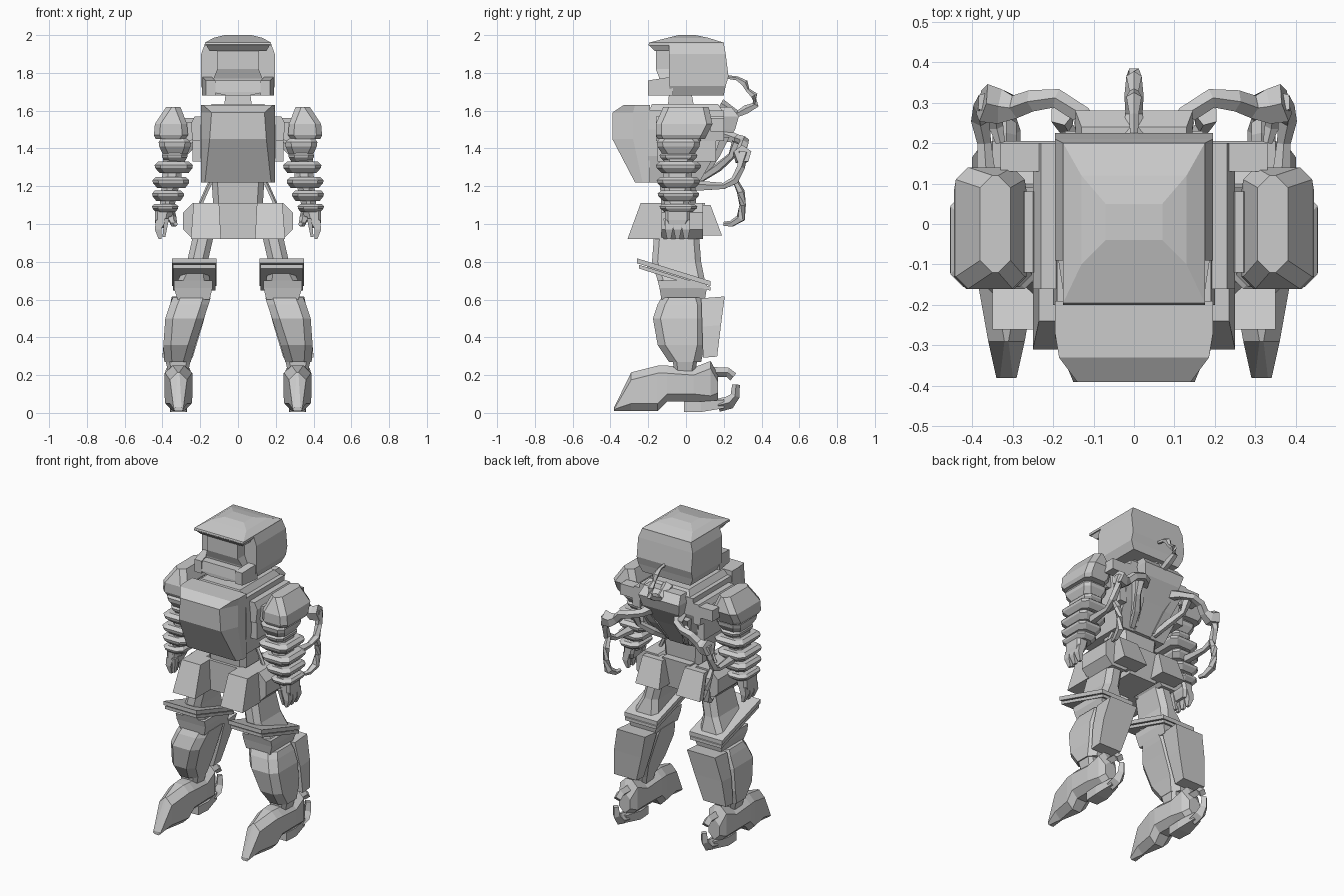
import bpy, bmesh, math
from mathutils import Vector


def loft(name, rings, mirror=False):
    """Skin a list of equal-length point rings, cap both ends, keep faces flat."""
    bm = bmesh.new()
    vs = [[bm.verts.new(p) for p in r] for r in rings]
    n = len(rings[0])
    for a, b in zip(vs, vs[1:]):
        for i in range(n):
            j = (i + 1) % n
            bm.faces.new((a[i], a[j], b[j], b[i]))
    bm.faces.new(vs[0])
    bm.faces.new(vs[-1])
    bmesh.ops.recalc_face_normals(bm, faces=bm.faces)
    me = bpy.data.meshes.new(name)
    bm.to_mesh(me)
    bm.free()
    ob = bpy.data.objects.new(name, me)
    bpy.context.collection.objects.link(ob)
    if mirror:
        m = ob.modifiers.new("mirror", 'MIRROR')
        m.use_mirror_merge = False
    return ob


def rect(a0, a1, b0, b1, c):
    """Rectangle, or octagon when the chamfer c is above zero."""
    if c <= 0:
        return [(a0, b0), (a1, b0), (a1, b1), (a0, b1)]
    c = min(c, (a1 - a0) * .45, (b1 - b0) * .45)
    return [(a0 + c, b0), (a1 - c, b0), (a1, b0 + c), (a1, b1 - c),
            (a1 - c, b1), (a0 + c, b1), (a0, b1 - c), (a0, b0 + c)]


def stack(name, rows, c=0, mirror=False, slope=0):
    """Rows (z, x0, x1, y0, y1) stacked upward; slope tilts them along y."""
    return loft(name, [[(x, y, z + slope * y) for x, y in rect(*r, c)] for z, *r in rows], mirror)


def run(name, rows, c=0, mirror=False):
    """Rows (y, x0, x1, z0, z1) running front to back."""
    return loft(name, [[(x, y, z) for x, z in rect(*r, c)] for y, *r in rows], mirror)


def box(name, x0, x1, y0, y1, z0, z1, mirror=False):
    return stack(name, [(z0, x0, x1, y0, y1), (z1, x0, x1, y0, y1)], 0, mirror)


def tube(name, pts, mirror=False, n=5):
    """Faceted hose through (x, y, z, radius) points."""
    P = [Vector(p[:3]) for p in pts]
    rings = []
    for i, p in enumerate(pts):
        d = P[min(i + 1, len(P) - 1)] - P[max(i - 1, 0)]
        q = d.to_track_quat('Z', 'X')
        rings.append([P[i] + q @ Vector((p[3] * math.cos(k * math.tau / n), p[3] * math.sin(k * math.tau / n), 0))
                      for k in range(n)])
    return loft(name, rings, mirror)


# Helmet: square shell, overhanging cap, recessed face, jaw and cheek posts
stack("helmet_shell", [(1.68, -.17, .17, -.08, .2), (1.73, -.195, .195, -.09, .21), (1.78, -.195, .195, -.09, .225),
                       (1.9, -.195, .195, -.09, .21), (1.955, -.175, .175, -.09, .2)])
stack("helmet_cap", [(1.945, -.175, .175, -.2, .2), (1.96, -.175, .175, -.195, .2),
                     (1.985, -.13, .13, -.1, .12), (2.0, -.07, .07, -.04, .05)])
stack("face", [(1.7, -.13, .13, -.13, 0), (1.77, -.13, .13, -.14, 0),
               (1.82, -.11, .11, -.16, 0), (1.95, -.11, .11, -.16, 0)])
stack("brow", [(1.915, -.15, .15, -.165, -.08), (1.95, -.17, .17, -.2, -.08)])
stack("jaw", [(1.68, -.06, .06, -.2, 0), (1.7, -.15, .15, -.2, 0), (1.76, -.15, .15, -.19, 0)])
run("cheek_post", [(-.2, .12, .17, 1.68, 1.76), (-.07, .14, .19, 1.68, 1.78)], 0, True)
stack("neck", [(1.58, -.08, .08, -.1, .05), (1.69, -.065, .065, -.09, .03)])


# Chest plate with a bevelled front
def chest_ring(z, hw, fw, ym, yf):
    return [(-hw, -.19, z), (hw, -.19, z), (hw, ym, z), (fw, yf, z), (-fw, yf, z), (-hw, ym, z)]


loft("chest_plate", [chest_ring(1.22, .195, .175, -.23, -.27), chest_ring(1.45, .195, .15, -.28, -.39),
                     chest_ring(1.59, .195, .14, -.28, -.39), chest_ring(1.63, .195, .185, -.27, -.33)])

# Torso, collar and flanks
stack("torso", [(1.22, -.17, .17, -.2, .07), (1.36, -.2, .2, -.2, .15),
                (1.5, -.2, .2, -.2, .2), (1.6, -.19, .19, -.2, .2)])
stack("collar", [(1.59, -.17, .17, -.2, .2), (1.635, -.14, .14, -.18, .17)])
stack("back_pack", [(1.22, -.06, .06, .03, .08), (1.38, -.1, .1, .08, .18),
                    (1.5, -.13, .13, .12, .26), (1.57, -.145, .145, .12, .28), (1.62, -.13, .13, .12, .24)])
box("flank", .19, .24, -.15, .16, 1.33, 1.44, True)
stack("flank_upper", [(1.44, .19, .24, -.16, .2), (1.53, .19, .25, -.16, .2), (1.57, .19, .23, -.16, .2)], 0, True)
box("back_bar", -.33, .33, .13, .2, 1.49, 1.56)
stack("back_blade", [(1.24, .06, .1, .04, .1), (1.36, .08, .14, .1, .18), (1.46, .12, .17, .15, .23)], 0, True)

# Waist, braces and pelvis
stack("waist", [(1.08, -.13, .13, -.13, .05), (1.24, -.14, .14, -.14, .06)], .03)
tube("waist_brace", [(.14, -.02, 1.23, .012), (.16, -.02, 1.19, .012), (.2, -.02, 1.1, .012)], True)
stack("pelvis", [(.92, -.1, .1, -.15, .08), (1.11, -.1, .1, -.15, .1)])
run("hip", [(-.13, .09, .29, .92, 1.11), (.09, .09, .29, .92, 1.11)], .05, True)
stack("front_pouch", [(.92, .09, .25, -.31, -.12), (1.11, .1, .235, -.24, -.12)], 0, True)
stack("rear_pouch", [(.94, .06, .23, .05, .19), (1.1, .08, .22, .05, .13)], 0, True)

# Shoulder joint and tapered pauldron
run("shoulder_joint", [(-.12, .22, .3, 1.44, 1.54), (.08, .22, .3, 1.44, 1.54)], .03, True)
stack("pauldron", [(1.45, .28, .435, -.15, .1), (1.47, .265, .445, -.16, .11),
                   (1.53, .27, .44, -.16, .14), (1.62, .305, .38, -.12, .12)], .03, True)

# Arm: tapered ribs on a core, leaning outward toward the hand
stack("arm_core", [(1.04, .35, .42, -.11, .01), (1.25, .3, .4, -.12, .03), (1.48, .28, .39, -.11, .05)], .03, True)
for i, (z, cx, hx, hy, h) in enumerate([(1.415, .335, .085, .115, .045), (1.355, .335, .068, .1, .025),
                                        (1.3, .34, .102, .12, .03), (1.22, .355, .098, .115, .03),
                                        (1.15, .37, .085, .11, .028), (1.085, .385, .07, .1, .022)]):
    stack(f"arm_rib_{i}", [(z + k * h, cx - hx * s + .1 * k * h, cx + hx * s, -.04 - hy * s, -.04 + hy * s)
                           for k, s in ((-1, .74), (-.1, .97), (.4, 1), (1, .82))], .03, True)
stack("hand", [(.98, .385, .435, -.1, 0), (1.02, .37, .44, -.11, .02), (1.07, .36, .44, -.11, .02)], .015, True)
for i, y in enumerate((-.09, -.045, 0)):
    stack(f"finger_{i}", [(.92, .405, .42, y - .01, y + .01), (.97, .405, .44, y - .02, y + .02),
                          (1.02, .39, .435, y - .02, y + .02)], 0, True)
stack("thumb", [(.93, .385, .4, -.1, -.08), (1.03, .365, .39, -.12, -.08)], 0, True)

# Thigh and slanted knee plates
stack("thigh", [(.6, .17, .31, -.12, .09), (.7, .15, .32, -.15, .1),
                (.8, .16, .27, -.18, .08), (.93, .13, .24, -.17, .07)], .03, True)
for i, (z, x0, x1, y0, y1, h) in enumerate([(.725, .115, .35, -.26, .13, .013), (.697, .12, .345, -.25, .13, .01)]):
    stack(f"knee_plate_{i}", [(z - h, x0, x1, y0, y1), (z + h, x0, x1, y0, y1)], 0, True, -.31)
stack("knee_filler", [(.69, .13, .335, -.2, .11), (.73, .13, .335, -.21, .11)], 0, True, -.31)
stack("knee", [(.6, .15, .32, -.13, .1), (.66, .135, .34, -.14, .11), (.7, .135, .34, -.15, .11)], 0, True)

# Shin and flared calf panel
stack("shin", [(.27, .25, .39, -.09, .08), (.36, .225, .395, -.15, .1), (.5, .18, .385, -.175, .1),
               (.575, .155, .36, -.15, .1), (.61, .145, .345, -.13, .09)], .04, True)
stack("calf_panel", [(.285, .24, .4, .09, .165), (.45, .19, .385, .085, .185), (.6, .15, .35, .08, .205)],
      0, True, .08)
stack("ankle", [(.1, .29, .34, -.05, .03), (.28, .25, .385, -.07, .06)], .02, True)

# Foot: long pointed toe, heel sole and heel hoop
run("foot", [(-.38, .29, .34, .01, .03), (-.29, .27, .36, .01, .215), (-.15, .245, .385, .01, .25),
             (-.1, .24, .39, .06, .25), (.04, .245, .39, .06, .24), (.13, .255, .38, .05, .275),
             (.17, .28, .36, .07, .2)], .04, True)
run("heel_sole", [(-.01, .275, .355, .005, .06), (.08, .27, .36, .005, .06), (.2, .29, .34, .025, .07)], 0, True)
tube("heel_hoop", [(.315, .17, .04, .035), (.315, .23, .055, .035), (.315, .26, .09, .025), (.315, .265, .15, .02)], True, 4)
tube("heel_spur", [(.315, .13, .215, .028), (.315, .22, .215, .025), (.315, .25, .19, .025)], True, 4)

# Hoses: helmet to back, back to elbow flare, flare to wrist
tube("neck_hose", [(0, .2, 1.78, .01), (0, .27, 1.77, .012), (0, .31, 1.745, .02), (0, .325, 1.71, .012), (0, .36, 1.68, .02),
                   (0, .37, 1.63, .02), (0, .32, 1.605, .025), (0, .27, 1.58, .022), (0, .18, 1.63, .035)])
tube("back_hose", [(.1, .2, 1.47, .04), (.13, .27, 1.45, .025), (.19, .31, 1.44, .025), (.25, .305, 1.42, .028),
                   (.29, .29, 1.38, .03), (.33, .29, 1.36, .045), (.375, .3, 1.37, .05)], True)
tube("arm_hose", [(.36, .3, 1.38, .03), (.375, .29, 1.3, .022), (.38, .26, 1.23, .024), (.37, .2, 1.2, .018), (.36, .05, 1.2, .03)], True)
tube("wrist_hose", [(.37, .26, 1.23, .015), (.365, .29, 1.17, .022), (.36, .3, 1.1, .018), (.35, .29, 1.03, .025),
                    (.34, .24, 1.0, .018), (.33, .2, 1.0, .012)], True)
tube("back_cable", [(.08, .08, 1.24, .02), (.12, .17, 1.3, .025), (.17, .24, 1.36, .02), (.18, .27, 1.43, .03)], True)
